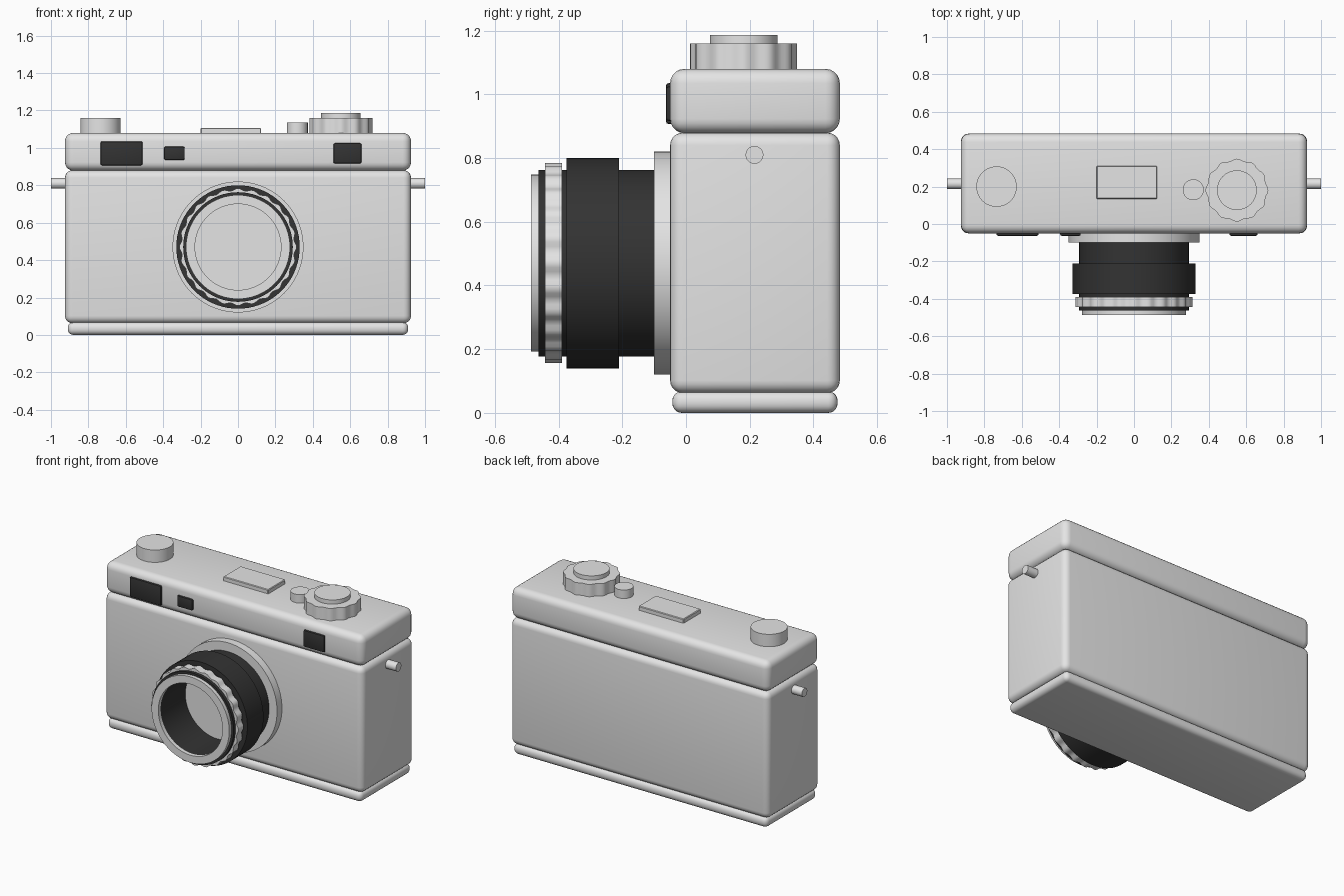
import bpy
import bmesh
from math import cos, sin, pi, radians
from mathutils import Matrix

cube = bpy.data.objects.get("Cube")
if cube:
    bpy.data.objects.remove(cube, do_unlink=True)


def material(name, value):
    mat = bpy.data.materials.new(name)
    mat.use_nodes = True
    color = (value, value, value, 1)
    mat.diffuse_color = color
    mat.node_tree.nodes["Principled BSDF"].inputs["Base Color"].default_value = color
    return mat


SILVER = material("silver", 0.78)
BLACK = material("black", 0.033)

# Rotations that turn a z-axis part towards another axis
TO_FRONT = Matrix.Rotation(radians(90), 4, "X")
TO_SIDE = Matrix.Rotation(radians(90), 4, "Y")
UPRIGHT = Matrix.Identity(4)


def finish(bm, name, mat):
    bmesh.ops.recalc_face_normals(bm, faces=bm.faces)
    mesh = bpy.data.meshes.new(name)
    bm.to_mesh(mesh)
    bm.free()
    mesh.materials.append(mat)
    obj = bpy.data.objects.new(name, mesh)
    bpy.context.collection.objects.link(obj)
    bpy.ops.object.select_all(action="DESELECT")
    obj.select_set(True)
    bpy.context.view_layer.objects.active = obj
    bpy.ops.object.shade_smooth_by_angle(angle=radians(35))
    return obj


def box(name, mat, low, high, bevel=0.0, segments=5):
    """Rounded box between two corners."""
    bm = bmesh.new()
    bmesh.ops.create_cube(bm, size=1)
    for v in bm.verts:
        v.co = [a + (b - a) * (c + 0.5) for a, b, c in zip(low, high, v.co)]
    if bevel:
        bmesh.ops.bevel(bm, geom=bm.edges[:], offset=bevel, segments=segments,
                        profile=0.5, affect="EDGES")
    return finish(bm, name, mat)


def disc(name, mat, center, radius, height, turn=UPRIGHT, hole=0.0,
         lobes=0, depth=0.0, sides=64):
    """Cylinder or ring rising from center, with an optional scalloped rim."""
    bm = bmesh.new()
    loops = []
    for z in (0, height):
        outer, inner = [], []
        for i in range(sides):
            a = 2 * pi * i / sides
            r = radius - depth * (1 - cos(lobes * a)) / 2
            outer.append(bm.verts.new((r * cos(a), r * sin(a), z)))
            if hole:
                inner.append(bm.verts.new((hole * cos(a), hole * sin(a), z)))
        loops.append((outer, inner))
    (o0, i0), (o1, i1) = loops
    pairs = [(o0, o1)]
    if hole:
        pairs += [(i1, i0), (o1, i1), (i0, o0)]
    else:
        bm.faces.new(o0)
        bm.faces.new(o1)
    for a, b in pairs:
        for i in range(sides):
            j = (i + 1) % sides
            bm.faces.new((a[i], a[j], b[j], b[i]))
    bmesh.ops.transform(bm, matrix=Matrix.Translation(center) @ turn, verts=bm.verts)
    return finish(bm, name, mat)


# Case: base plate, main body and top cover
box("base_plate", SILVER, (-0.91, -0.043, 0), (0.91, 0.476, 0.068), 0.03)
box("main_body", SILVER, (-0.925, -0.05, 0.062), (0.925, 0.483, 0.88), 0.04)
box("top_cover", SILVER, (-0.925, -0.05, 0.878), (0.925, 0.483, 1.08), 0.045)

# Viewfinder and sensor windows on the top cover
for name, x0, x1, z0, z1 in (
        ("viewfinder_window", -0.735, -0.51, 0.907, 1.035),
        ("rangefinder_window", -0.395, -0.285, 0.935, 1.007),
        ("meter_window", 0.51, 0.66, 0.917, 1.025)):
    box(name, BLACK, (x0, -0.063, z0), (x1, -0.04, z1), 0.008, 2)

# Controls on the top
disc("rewind_knob", SILVER, (-0.735, 0.2, 1.07), 0.108, 0.09)
box("accessory_shoe", SILVER, (-0.2, 0.134, 1.07), (0.123, 0.311, 1.107), 0.004, 1)
disc("shutter_button", SILVER, (0.317, 0.183, 1.07), 0.056, 0.065, sides=40)
disc("shutter_dial", SILVER, (0.55, 0.181, 1.07), 0.168, 0.09,
     lobes=12, depth=0.01, sides=96)
disc("dial_cap", SILVER, (0.55, 0.181, 1.15), 0.106, 0.037)

# Strap lugs
for side, x in (("left", 0.9), ("right", -1.0)):
    disc(side + "_strap_lug", SILVER, (x, 0.215, 0.81), 0.028, 0.1, TO_SIDE, sides=24)

# Lens: hollow stack of rings, each from its back plane to its front plane
AXIS = 0.47
BORE = 0.23
for name, mat, back, front, radius, lobes, depth in (
        ("lens_mount", SILVER, -0.04, -0.10, 0.35, 0, 0),
        ("lens_barrel", BLACK, -0.10, -0.21, 0.293, 0, 0),
        ("focus_ring", BLACK, -0.21, -0.375, 0.33, 0, 0),
        ("front_barrel", BLACK, -0.375, -0.463, 0.293, 0, 0),
        ("aperture_ring", SILVER, -0.39, -0.443, 0.314, 24, 0.012),
        ("filter_ring", SILVER, -0.463, -0.487, 0.278, 0, 0)):
    hole = BORE + (0.03 if lobes else 0)
    disc(name, mat, (0, back, AXIS), radius, back - front, TO_FRONT, hole,
         lobes, depth, 144 if lobes else 72)
disc("lens_glass", SILVER, (0, -0.18, AXIS), BORE + 0.01, 0.03, TO_FRONT)
